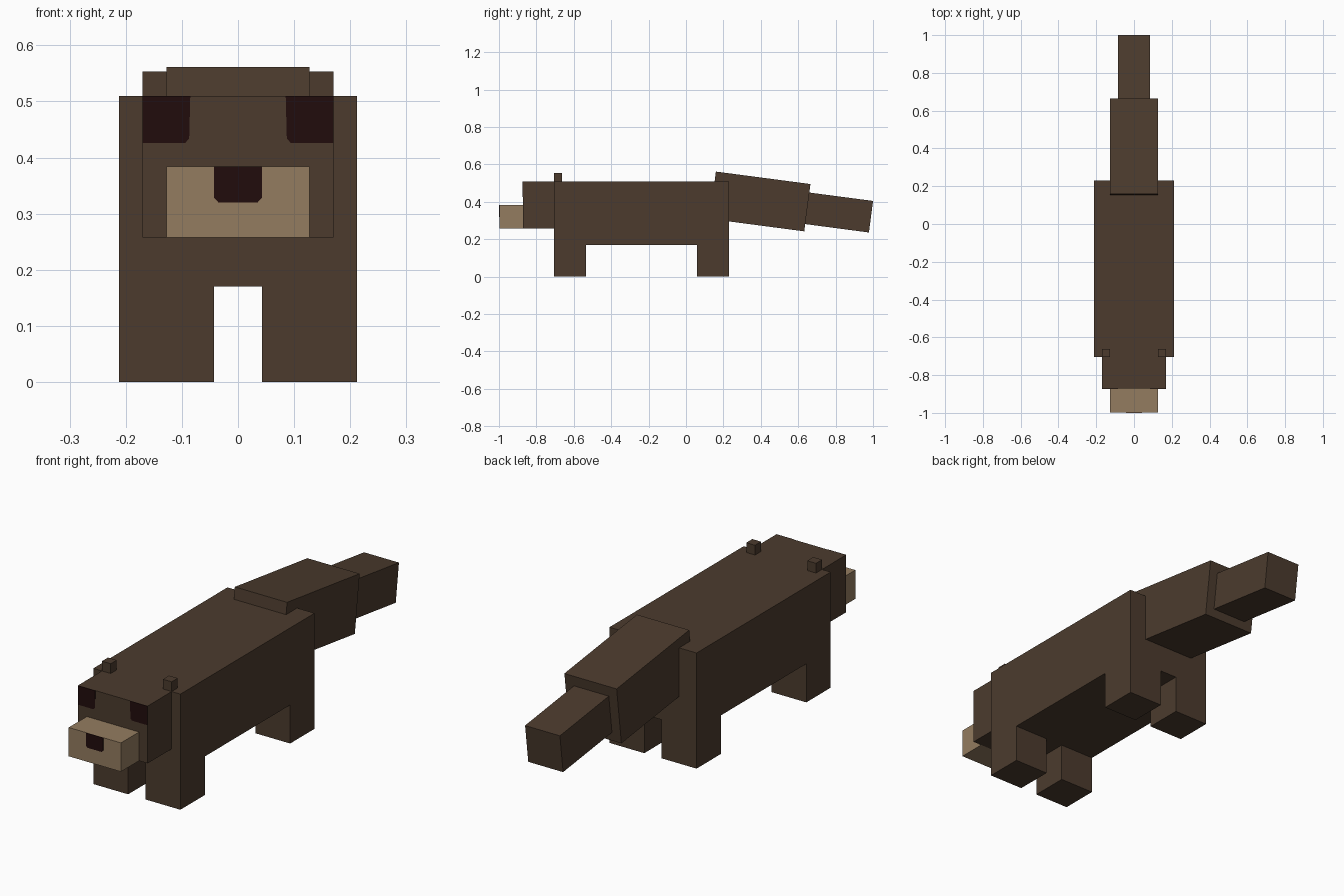
import bpy
import bmesh
from math import radians

cube = bpy.data.objects.get("Cube")
if cube:
    bpy.data.objects.remove(cube, do_unlink=True)


def material(name, r, g, b):
    m = bpy.data.materials.new(name)
    m.use_nodes = True
    m.diffuse_color = (r, g, b, 1)
    m.node_tree.nodes["Principled BSDF"].inputs["Base Color"].default_value = (r, g, b, 1)
    return m


FUR = material("brown fur", 0.072, 0.044, 0.027)
TAN = material("tan muzzle", 0.296, 0.202, 0.117)
DARK = material("dark eye", 0.015, 0.0037, 0.0037)


def add_object(name, bm, mat):
    mesh = bpy.data.meshes.new(name)
    bmesh.ops.recalc_face_normals(bm, faces=bm.faces)
    bm.to_mesh(mesh)
    bm.free()
    mesh.materials.append(mat)
    ob = bpy.data.objects.new(name, mesh)
    bpy.context.collection.objects.link(ob)
    return ob


def box(name, center, size, mat=FUR, pitch=0):
    bm = bmesh.new()
    bmesh.ops.create_cube(bm, size=1)
    bmesh.ops.scale(bm, vec=size, verts=bm.verts)
    ob = add_object(name, bm, mat)
    ob.location = center
    ob.rotation_euler.x = radians(pitch)
    return ob


def span(name, x, y, z, mat=FUR):
    """Box given by its ranges along each axis."""
    axes = (x, y, z)
    return box(name, [(a + b) / 2 for a, b in axes], [b - a for a, b in axes], mat)


def plate(name, outline, y, depth=0.002):
    """Thin front-facing plate from an x, z outline."""
    bm = bmesh.new()
    face = bm.faces.new([bm.verts.new((x, y, z)) for x, z in outline])
    ext = bmesh.ops.extrude_face_region(bm, geom=[face])
    verts = [v for v in ext["geom"] if isinstance(v, bmesh.types.BMVert)]
    bmesh.ops.translate(bm, vec=(0, -depth, 0), verts=verts)
    return add_object(name, bm, DARK)


# Trunk and head
span("body", (-0.2125, 0.2125), (-0.705, 0.23), (0.17, 0.51))
span("head", (-0.17, 0.17), (-0.872, -0.705), (0.257, 0.51))
span("muzzle", (-0.1275, 0.1275), (-0.998, -0.872), (0.257, 0.384), TAN)

# Legs, ears and eyes on both sides
for side, s in (("left", 1), ("right", -1)):
    xs = sorted((s * 0.0425, s * 0.2125))
    span(side + "_front_leg", xs, (-0.705, -0.535), (0, 0.17))
    span(side + "_back_leg", xs, (0.06, 0.23), (0, 0.17))
    span(side + "_ear", sorted((s * 0.1275, s * 0.17)), (-0.705, -0.663), (0.51, 0.553))
    eye = [(0.17, 0.51), (0.085, 0.51), (0.087, 0.434), (0.094, 0.426), (0.17, 0.426)]
    plate(side + "_eye", [(s * x, z) for x, z in eye], -0.872)

# Nose with clipped lower corners
half = [(0.0425, 0.384), (0.0425, 0.328), (0.035, 0.32)]
plate("nose", half + [(-x, z) for x, z in reversed(half)], -0.998)

# Drooping tail in two blocks
box("tail_base", (0, 0.396, 0.402), (0.255, 0.51, 0.255), pitch=-7.5)
box("tail_tip", (0, 0.818, 0.343), (0.17, 0.345, 0.17), pitch=-7.5)
